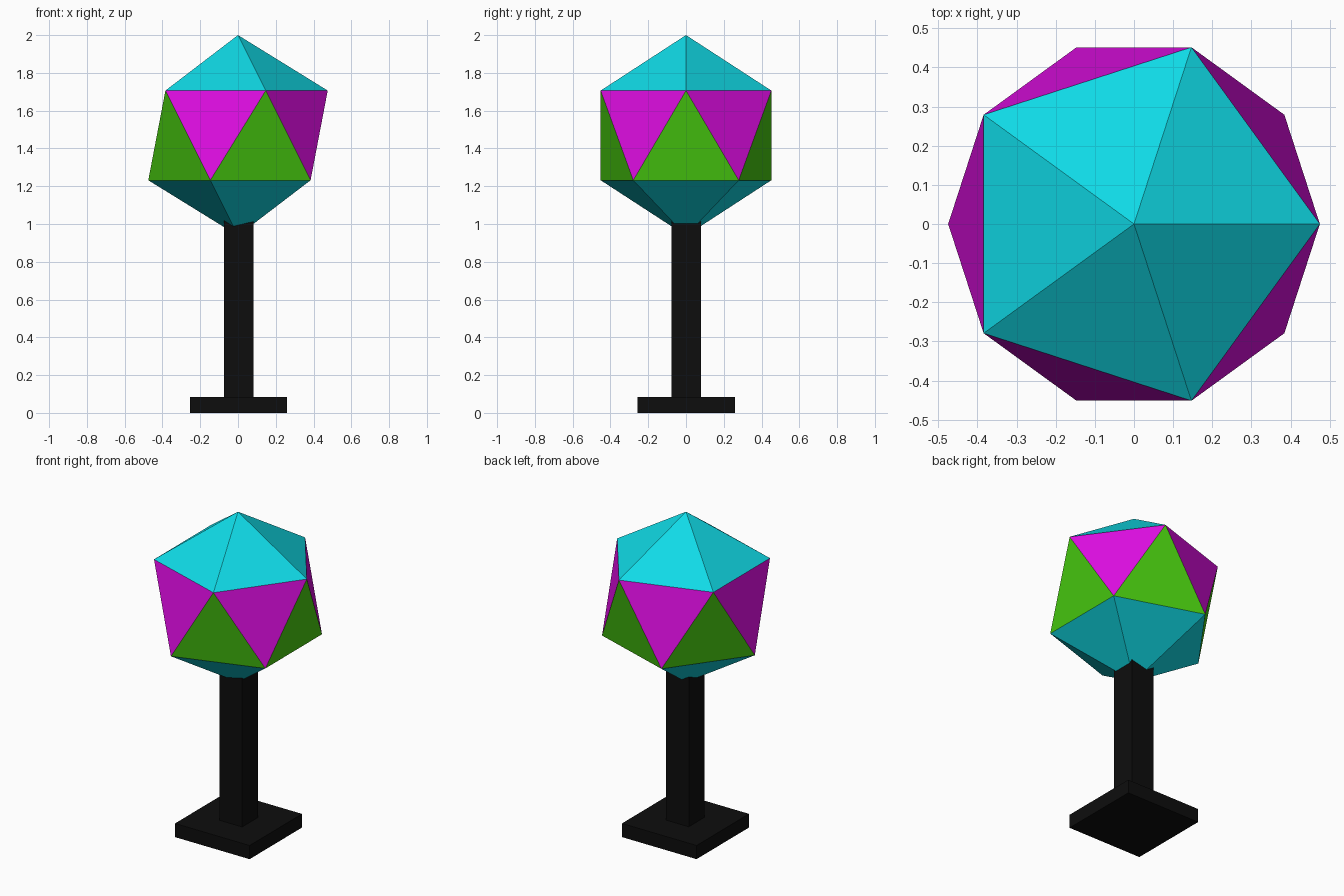
import bpy, bmesh
from mathutils import Matrix, Vector

if "Cube" in bpy.data.objects:
    bpy.data.objects.remove(bpy.data.objects["Cube"])


def material(name, rgb):
    m = bpy.data.materials.new(name)
    m.diffuse_color = (*rgb, 1)
    m.use_nodes = True
    m.node_tree.nodes["Principled BSDF"].inputs["Base Color"].default_value = m.diffuse_color
    return m


def finish(bm, name, mats):
    mesh = bpy.data.meshes.new(name)
    bm.to_mesh(mesh)
    bm.free()
    for m in mats:
        mesh.materials.append(m)
    obj = bpy.data.objects.new(name, mesh)
    bpy.context.collection.objects.link(obj)
    return obj


def box(name, lo, hi, mat):
    lo, hi = Vector(lo), Vector(hi)
    bm = bmesh.new()
    bmesh.ops.create_cube(bm, size=1, matrix=Matrix.Translation((lo + hi) / 2)
                          @ Matrix.Diagonal((*(hi - lo), 1)))
    return finish(bm, name, [mat])


black = material("black", (0.004, 0.004, 0.004))
cyan = material("cyan", (0.005, 0.70, 0.79))
magenta = material("magenta", (0.72, 0.004, 0.75))
green = material("green", (0.065, 0.60, 0.005))

# Stand
box("base", (-0.255, -0.257, 0), (0.26, 0.26, 0.085), black)
box("post", (-0.075, -0.077, 0.08), (0.083, 0.08, 1.04), black)

# Twenty-sided crown: cyan caps, band of magenta and green triangles
R = 0.531
bm = bmesh.new()
bmesh.ops.create_icosphere(bm, subdivisions=1, radius=R)
for f in bm.faces:
    h = f.calc_center_median().z / R
    f.material_index = 0 if abs(h) > 0.4 else (1 if h > 0 else 2)
    f.smooth = False
bmesh.ops.translate(bm, verts=bm.verts, vec=(0, 0, 2 - R))
finish(bm, "faceted_crown", [cyan, magenta, green])
